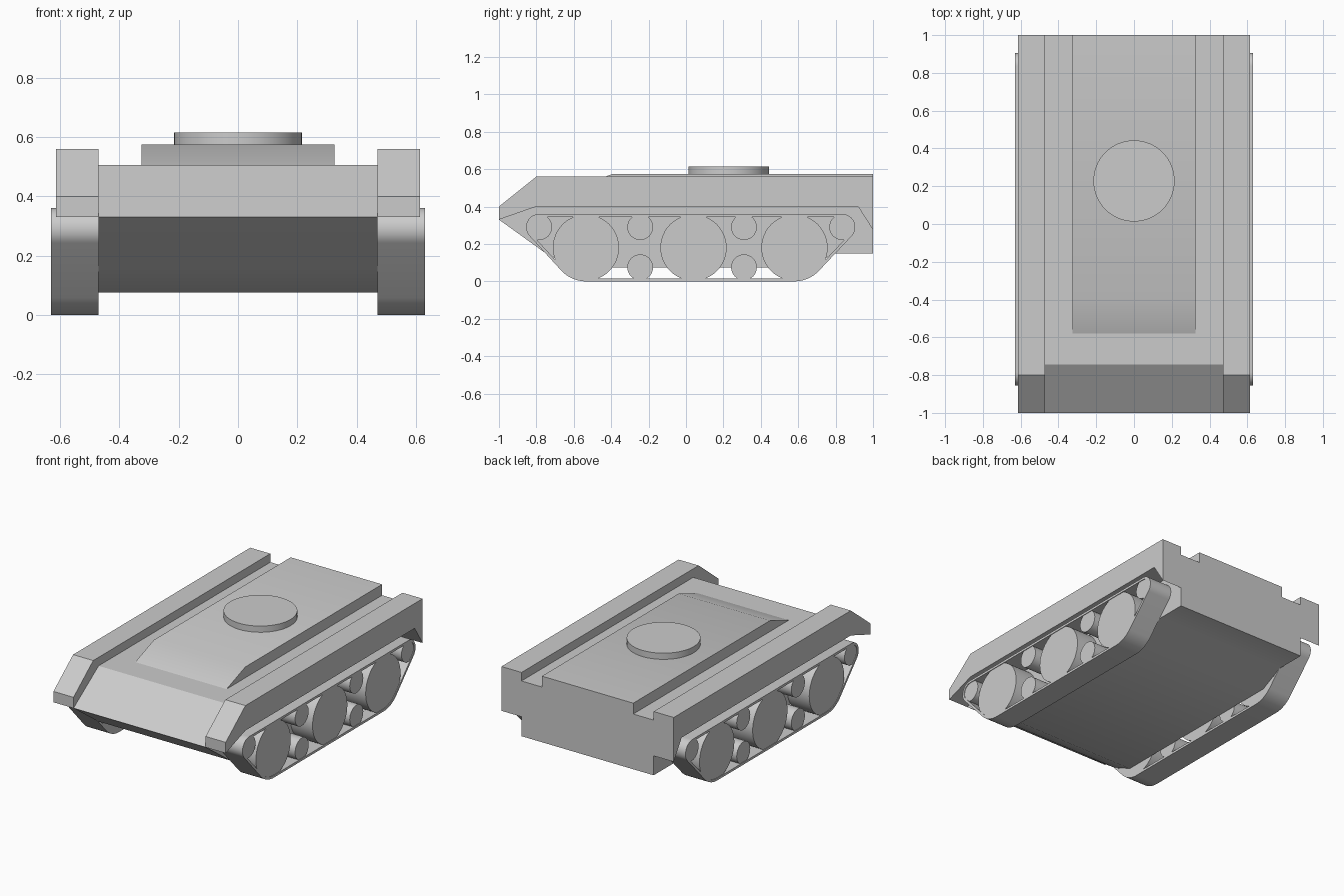
import bpy, bmesh
from math import cos, sin, pi, radians, atan2, asin, hypot

cube = bpy.data.objects.get("Cube")
if cube:
    bpy.data.objects.remove(cube, do_unlink=True)

grey = bpy.data.materials.new("armour grey")
grey.use_nodes = True
GREY = (0.6, 0.6, 0.6, 1)
grey.diffuse_color = GREY
grey.node_tree.nodes["Principled BSDF"].inputs["Base Color"].default_value = GREY


def finish(name, bm):
    bmesh.ops.recalc_face_normals(bm, faces=bm.faces)
    mesh = bpy.data.meshes.new(name)
    bm.to_mesh(mesh)
    bm.free()
    mesh.materials.append(grey)
    obj = bpy.data.objects.new(name, mesh)
    bpy.context.collection.objects.link(obj)
    bpy.ops.object.select_all(action='DESELECT')
    obj.select_set(True)
    bpy.context.view_layer.objects.active = obj
    bpy.ops.object.shade_smooth_by_angle(angle=radians(30))
    return obj


def extrude_profile(name, profile, x0, x1):
    """Side profile of (y, z) points carried from x0 to x1."""
    bm = bmesh.new()
    face = bm.faces.new([bm.verts.new((x0, y, z)) for y, z in profile])
    ext = bmesh.ops.extrude_face_region(bm, geom=[face])
    verts = [v for v in ext["geom"] if isinstance(v, bmesh.types.BMVert)]
    bmesh.ops.translate(bm, verts=verts, vec=(x1 - x0, 0, 0))
    return finish(name, bm)


def circle(y, z, r, n=48):
    return [(y + r * cos(2 * pi * i / n), z + r * sin(2 * pi * i / n)) for i in range(n)]


def belt(discs, inset=0.0, steps=14):
    """Outline of a belt stretched round discs listed counter-clockwise."""
    normals = []
    for (y0, z0, r0), (y1, z1, r1) in zip(discs, discs[1:] + discs[:1]):
        dy, dz = y1 - y0, z1 - z0
        normals.append(atan2(dz, dy) - pi / 2 + asin((r0 - r1) / hypot(dy, dz)))
    points = []
    for i, (y, z, r) in enumerate(discs):
        start = normals[i - 1]
        sweep = (normals[i] - start) % (2 * pi)
        for k in range(steps + 1):
            a = start + sweep * k / steps
            points.append((y + (r - inset) * cos(a), z + (r - inset) * sin(a)))
    return points


def track_band(name, discs, x0, x1):
    bm = bmesh.new()
    rings = []
    for x, inset in ((x0, 0), (x1, 0), (x1, 0.015), (x0, 0.015)):
        rings.append([bm.verts.new((x, y, z)) for y, z in belt(discs, inset)])
    n = len(rings[0])
    for a, b in zip(rings, rings[1:] + rings[:1]):
        for i in range(n):
            j = (i + 1) % n
            bm.faces.new((a[i], a[j], b[j], b[i]))
    return finish(name, bm)


# Central hull and raised deck
W = 0.47
extrude_profile("hull", [(-1, 0.33), (-0.745, 0.505), (1, 0.505), (1, 0.15),
                         (0.8, 0.15), (0.65, 0.075), (-0.6, 0.075), (-0.75, 0.15)], -W, W)
extrude_profile("raised_deck", [(-0.58, 0.505), (-0.39, 0.575), (1, 0.575), (1, 0.505)],
                -0.325, 0.325)

# Hatch ring on the deck
bm = bmesh.new()
bmesh.ops.create_cone(bm, cap_ends=True, segments=64, radius1=0.215, radius2=0.215, depth=0.04)
bmesh.ops.translate(bm, verts=bm.verts, vec=(0, 0.228, 0.595))
finish("round_hatch", bm)

# Running gear and side boxes
R, r = 0.18, 0.07
belt_discs = [(-0.535, R, R), (0.58, R, R), (0.835, 0.29, r), (-0.785, 0.29, r)]
road_wheels = [-0.535, 0.04, 0.58]
rollers = [(-0.785, 0.29), (-0.245, 0.29), (0.31, 0.29), (0.835, 0.29),
           (-0.245, 0.075), (0.31, 0.075)]
sponson = [(-1, 0.33), (-1, 0.40), (-0.8, 0.56), (1, 0.56), (1, 0.275),
           (0.92, 0.40), (-0.8, 0.40)]
for side, s in (("left", 1), ("right", -1)):
    extrude_profile(side + "_sponson", sponson, s * W, s * 0.613)
    track_band(side + "_track", belt_discs, s * W, s * 0.63)
    for i, y in enumerate(road_wheels):
        extrude_profile(f"{side}_road_wheel_{i + 1}", circle(y, R, R - 0.003), s * W, s * 0.626)
    for i, (y, z) in enumerate(rollers):
        extrude_profile(f"{side}_roller_{i + 1}", circle(y, z, r - 0.001, 32), s * W, s * 0.626)
